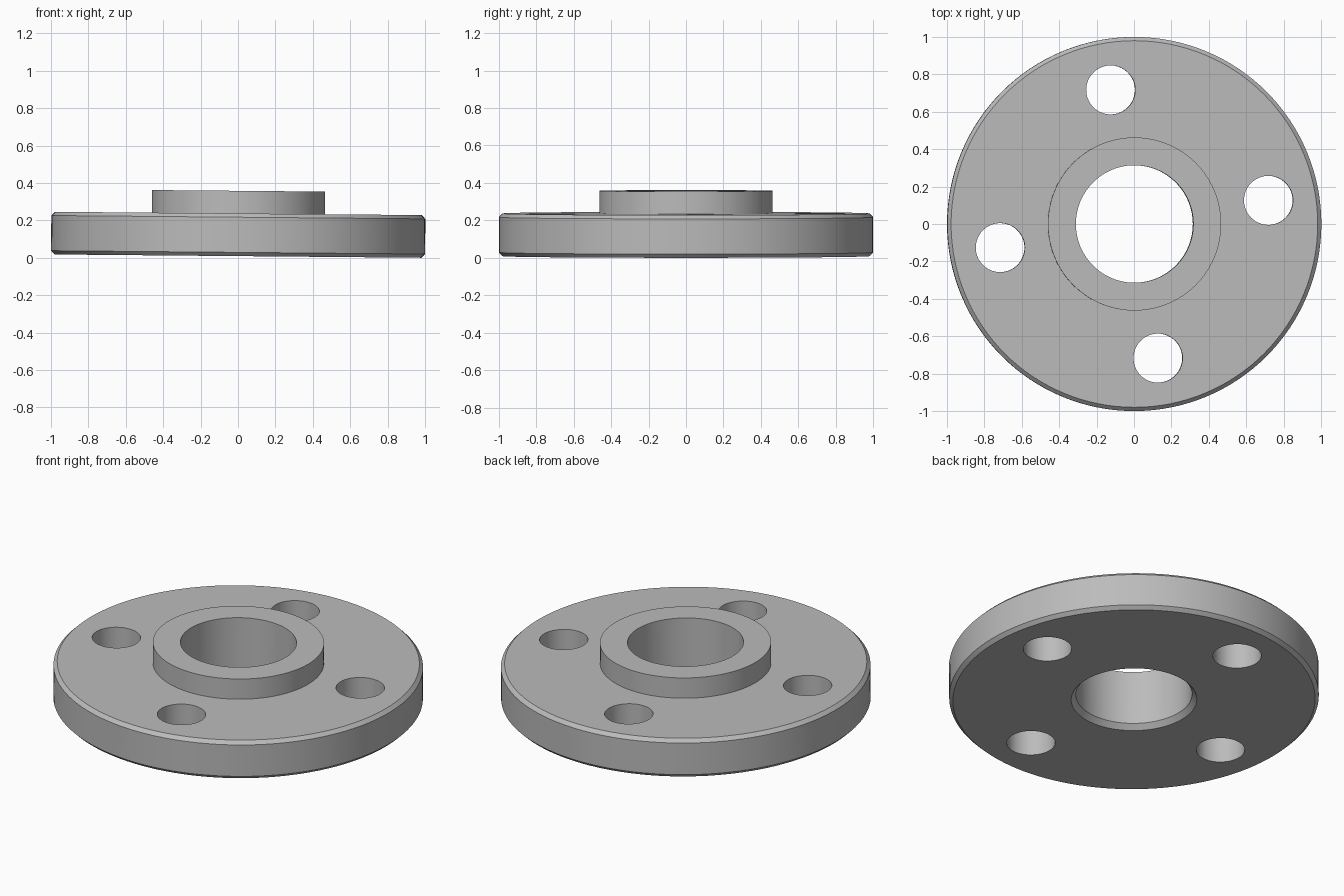
import bpy, bmesh, math
from mathutils import Matrix

cube = bpy.data.objects.get("Cube")
if cube:
    bpy.data.objects.remove(cube, do_unlink=True)

SEGMENTS = 128
TILT = 0.009      # slight lean, -x side higher

steel = bpy.data.materials.new("grey steel")
steel.use_nodes = True
steel.diffuse_color = (0.5, 0.5, 0.5, 1)
steel.node_tree.nodes["Principled BSDF"].inputs["Base Color"].default_value = (0.5, 0.5, 0.5, 1)


def add_object(name, bm):
    mesh = bpy.data.meshes.new(name)
    bm.to_mesh(mesh)
    bm.free()
    obj = bpy.data.objects.new(name, mesh)
    bpy.context.collection.objects.link(obj)
    mesh.materials.append(steel)
    return obj


def revolve(name, profile):
    """Spin a closed (radius, height) outline around z."""
    bm = bmesh.new()
    verts = [bm.verts.new((r, 0, z)) for r, z in profile]
    edges = [bm.edges.new((verts[i - 1], v)) for i, v in enumerate(verts)]
    bmesh.ops.spin(bm, geom=verts + edges, cent=(0, 0, 0), axis=(0, 0, 1),
                   angle=math.tau, steps=SEGMENTS, use_duplicate=False)
    bmesh.ops.remove_doubles(bm, verts=bm.verts, dist=1e-4)
    bmesh.ops.recalc_face_normals(bm, faces=bm.faces)
    return add_object(name, bm)


# Flange plate with chamfered rims, raised hub and chamfered bore
flange = revolve("flange", [
    (0.34, 0), (0.98, 0), (1, 0.02), (1, 0.208), (0.98, 0.228),
    (0.463, 0.228), (0.463, 0.349), (0.314, 0.349), (0.314, 0.03)])

# Four bolt holes on one circle
bm = bmesh.new()
for i in range(4):
    angle = math.radians(10 + 90 * i)
    place = Matrix.Translation((0.728 * math.cos(angle), 0.728 * math.sin(angle), 0.1))
    bmesh.ops.create_cone(bm, cap_ends=True, segments=64, radius1=0.131,
                          radius2=0.131, depth=0.6, matrix=place)
cutter = add_object("bolt_hole_cutter", bm)
cutter.hide_render = True

cut = flange.modifiers.new("bolt_holes", "BOOLEAN")
cut.operation = "DIFFERENCE"
cut.solver = "EXACT"
cut.object = cutter
bpy.ops.object.select_all(action="DESELECT")
bpy.context.view_layer.objects.active = flange
flange.select_set(True)
bpy.ops.object.modifier_apply(modifier=cut.name)
bpy.data.objects.remove(cutter, do_unlink=True)

# Shade, then lean the part and rest it on the ground
bpy.ops.object.shade_smooth_by_angle(angle=math.radians(30))
flange.data.transform(Matrix.Translation((0, 0, 0.98 * TILT)) @ Matrix.Rotation(TILT, 4, "Y"))
